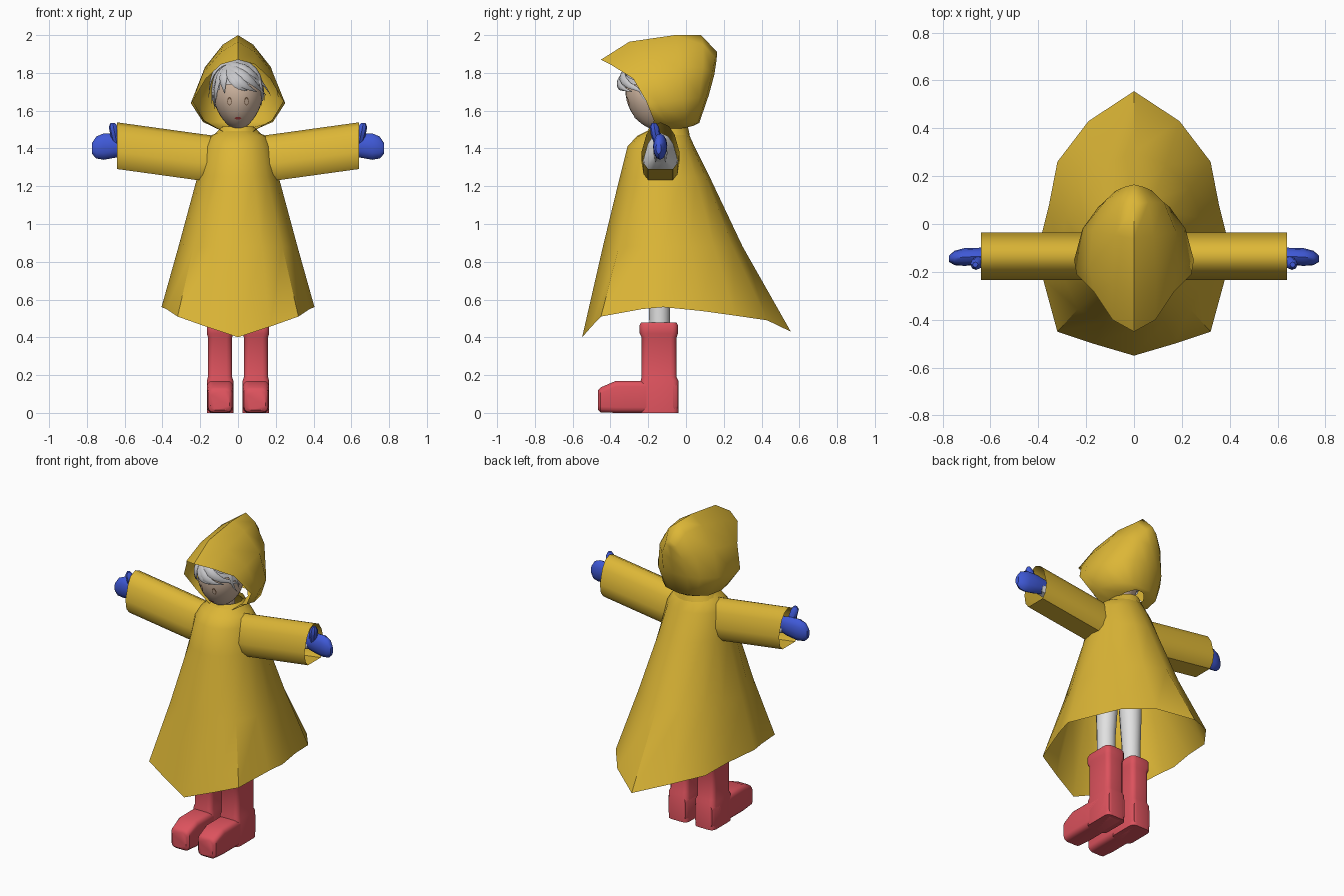
import bpy, bmesh, math
from mathutils import Vector

if "Cube" in bpy.data.objects:
    bpy.data.objects.remove(bpy.data.objects["Cube"])


def material(name, rgb):
    m = bpy.data.materials.new(name)
    m.diffuse_color = (*rgb, 1)
    m.use_nodes = True
    m.node_tree.nodes["Principled BSDF"].inputs["Base Color"].default_value = m.diffuse_color
    return m


YELLOW = material("raincoat yellow", (0.72, 0.47, 0.037))
RED = material("boot red", (0.72, 0.085, 0.11))
BLUE = material("mitten blue", (0.05, 0.10, 0.68))
WHITE = material("clothing white", (0.75, 0.75, 0.75))
HAIR = material("hair grey", (0.58, 0.58, 0.60))
SKIN = material("skin", (0.66, 0.49, 0.37))
BROWN = material("eye brown", (0.16, 0.09, 0.05))
LIP = material("lip red", (0.50, 0.06, 0.06))


def finish(name, bm, mat, angle=40):
    bmesh.ops.remove_doubles(bm, verts=bm.verts, dist=0.0005)
    bmesh.ops.recalc_face_normals(bm, faces=bm.faces)
    me = bpy.data.meshes.new(name)
    bm.to_mesh(me)
    bm.free()
    ob = bpy.data.objects.new(name, me)
    bpy.context.collection.objects.link(ob)
    me.materials.append(mat)
    bpy.ops.object.select_all(action='DESELECT')
    ob.select_set(True)
    bpy.context.view_layer.objects.active = ob
    bpy.ops.object.shade_smooth_by_angle(angle=math.radians(angle))
    return ob


def loft(name, rings, mat, closed=True, caps=True, angle=40):
    """Skin a list of equal-length point rings."""
    bm = bmesh.new()
    rows = [[bm.verts.new(p) for p in r] for r in rings]
    n = len(rows[0])
    for a, b in zip(rows, rows[1:]):
        for i in range(n if closed else n - 1):
            j = (i + 1) % n
            bm.faces.new((a[i], a[j], b[j], b[i]))
    if caps:
        bm.faces.new(rows[0])
        bm.faces.new(rows[-1])
    return finish(name, bm, mat, angle)


def oval(c, u, v, n=12):
    """Oval ring around c with half axes u and v."""
    c, u, v = Vector(c), Vector(u), Vector(v)
    return [c + u * math.cos(2 * math.pi * i / n) + v * math.sin(2 * math.pi * i / n)
            for i in range(n)]


def box_ring(x0, x1, a0, a1, r):
    """Rounded rectangle as 2D points."""
    pts = []
    for cx, ca, start in ((x1 - r, a1 - r, 0), (x0 + r, a1 - r, 90),
                          (x0 + r, a0 + r, 180), (x1 - r, a0 + r, 270)):
        for k in range(4):
            t = math.radians(start + 30 * k)
            pts.append((cx + r * math.cos(t), ca + r * math.sin(t)))
    return pts


# Coat body: hem outline rescaled at each height
HEM = [(0, -.55, .40), (.17, -.50, .457), (.32, -.45, .51), (.38, -.23, .55), (.405, -.12, .56),
       (.355, .08, .54), (.32, .26, .515), (.19, .43, .49), (0, .555, .43)]
hem = HEM + [(-x, y, z) for x, y, z in HEM[-2:0:-1]]
coat = [hem]
for z, w, yf, yb in ((.88, .315, -.44, .30), (1.25, .215, -.35, .125), (1.41, .185, -.31, .045),
                     (1.465, .15, -.26, .02), (1.5, .075, -.19, .0)):
    ring = []
    for i, (x, y, _) in enumerate(hem):
        t = 2 * math.pi * i / len(hem)
        k = min(1, (z - .4) / .9)          # rounder towards the neck
        sx = (x / .405) * (1 - k) + math.sin(t) * k
        s = (y + .12) / (.675 if y > -.12 else .43)
        s = s * (1 - k) - math.cos(t) * k
        ring.append((w * sx, -.12 + s * ((yb + .12) if s > 0 else (-.12 - yf)), z))
    coat.append(ring)
loft("coat_body", coat, YELLOW, caps=False)

# Hood: half rows from the face opening to the back seam, mirrored
HALF = [
    [(0, -.45, 1.87), (.09, -.40, 1.845), (.17, -.28, 1.77), (.24, -.21, 1.65), (.18, -.17, 1.55), (.08, -.18, 1.49)],
    [(0, -.30, 1.965), (.09, -.25, 1.91), (.185, -.18, 1.80), (.25, -.15, 1.64), (.185, -.10, 1.54), (.08, -.10, 1.495)],
    [(0, -.06, 2.0), (.08, -.05, 1.95), (.175, -.03, 1.83), (.215, -.02, 1.66), (.165, 0, 1.54), (.07, 0, 1.51)],
    [(0, .08, 2.0), (.06, .09, 1.95), (.125, .09, 1.83), (.15, .07, 1.67), (.11, .05, 1.54), (.04, .04, 1.52)],
    [(0, .165, 1.91), (.04, .155, 1.88), (.075, .14, 1.80), (.085, .11, 1.68), (.06, .065, 1.54), (.02, .05, 1.525)],
    [(0, .165, 1.91), (0, .162, 1.87), (0, .15, 1.79), (0, .12, 1.68), (0, .07, 1.535), (0, .05, 1.525)]]
hood = [[(-x, y, z) for x, y, z in r[:0:-1]] + r for r in HALF]
loft("hood", hood, YELLOW, closed=False, caps=False, angle=60)
# Collar under the chin
loft("collar", [oval((0, -.10, 1.47), (.13, 0, 0), (0, .12, 0), 16),
                oval((0, -.09, 1.515), (.085, 0, 0), (0, .10, 0), 16)], YELLOW, caps=False)

# Sleeve section as (y, z) offsets
SECTION = [(0, .125), (.045, .105), (.075, .06), (.10, -.03), (.09, -.09), (.065, -.122),
           (-.065, -.122), (-.09, -.09), (-.10, -.03), (-.075, .06), (-.045, .105)]


def section(x, zc, k):
    return [(x, -.135 + y * k, zc + z * k) for y, z in SECTION]


for s, side in ((1, "left"), (-1, "right")):
    # Sleeve and inner arm
    loft(side + "_sleeve", [section(s * .10, 1.345, .95), section(s * .22, 1.355, 1),
                            section(s * .64, 1.413, 1)], YELLOW, caps=False, angle=50)
    loft(side + "_arm", [section(s * .2, 1.355, .94), section(s * .3, 1.37, .9),
                         section(s * .36, 1.375, .4), section(s * .61, 1.41, .32)], WHITE)
    # Mitten with thumb
    loft(side + "_mitten", [oval((s * x, y, z), (0, ry, 0), (0, 0, rz)) for x, y, z, ry, rz in (
        (.57, -.135, 1.42, .03, .045), (.64, -.135, 1.415, .036, .062), (.71, -.138, 1.41, .037, .07),
        (.75, -.142, 1.405, .03, .058), (.772, -.145, 1.40, .014, .03))], BLUE)
    loft(side + "_thumb", [oval((s * x, y, z), (r, 0, 0), (0, r, 0), 8) for x, y, z, r in (
        (.64, -.145, 1.42, .022), (.65, -.16, 1.47, .026), (.66, -.168, 1.515, .024),
        (.663, -.17, 1.536, .011))], BLUE)
    # Leg
    cx = s * .095
    loft(side + "_leg", [oval((x, -.14, z), (r, 0, 0), (0, r, 0), 16) for x, z, r in (
        (cx, .3, .052), (cx, .6, .056), (s * .085, 1.0, .075))], WHITE)
    # Boot shaft with cuff, then foot
    shaft = [(0, .07, -.24, -.04), (.17, .07, -.24, -.04), (.19, .064, -.235, -.05), (.40, .064, -.235, -.05),
             (.42, .07, -.245, -.043), (.465, .07, -.245, -.043), (.478, .064, -.238, -.05)]
    loft(side + "_boot_shaft", [[(x, y, z) for x, y in box_ring(cx - w, cx + w, y0, y1, .03)]
                                for z, w, y0, y1 in shaft], RED)
    foot = [(-.465, .05, .015, .12, .025), (-.452, .064, .003, .135, .03), (-.37, .07, 0, .17, .03),
            (-.25, .07, 0, .17, .03), (-.06, .07, 0, .17, .03), (-.043, .06, .01, .16, .03)]
    loft(side + "_boot_foot", [[(x, y, z) for x, z in box_ring(cx - w, cx + w, z0, z1, r)]
                               for y, w, z0, z1, r in foot], RED)

# Torso and neck
loft("torso", [oval((0, -.13, z), (w, 0, 0), (0, d, 0), 16) for z, w, d in (
    (.92, .15, .09), (1.2, .13, .09), (1.4, .13, .08), (1.46, .07, .05))], WHITE)
loft("neck", [oval((0, -.12, z), (.05, 0, 0), (0, .05, 0)) for z in (1.42, 1.6)], SKIN)


# Head: egg narrowing to the chin and leaning forwards
def taper(nz):
    return 1 - .22 * max(0, -nz) ** 1.5


def head_shape(name, mat, grow, keep=lambda v: True):
    bm = bmesh.new()
    bmesh.ops.create_uvsphere(bm, u_segments=32, v_segments=20, radius=1)
    for v in bm.verts:
        x, y, nz = v.co
        z = 1.68 + .18 * nz * grow
        v.co = (x * .13 * grow * taper(nz), -.17 - .13 * (z - 1.65) + .145 * grow * y, z)
    gone = [f for f in bm.faces if not keep(f.calc_center_median())]
    bmesh.ops.delete(bm, geom=gone, context='FACES')
    return finish(name, bm, mat)


def on_face(x, z, off):
    nz = (z - 1.68) / .18
    nx = x / (.13 * taper(nz))
    return Vector((x, -.17 - .13 * (z - 1.65) - .145 * math.sqrt(max(0, 1 - nx * nx - nz * nz)) - off, z))


head_shape("head", SKIN, 1)
head_shape("hair_cap", HAIR, 1.07, lambda c: c.z > 1.75 - .6 * max(0, c.y + .27) - .25 * max(0, -c.x))


# Face details as thin plates
def plate(name, cx, cz, rx, rz, off, mat):
    bm = bmesh.new()
    bm.faces.new([bm.verts.new(on_face(cx + rx * math.cos(i * math.pi / 6),
                                       cz + rz * math.sin(i * math.pi / 6), off)) for i in range(12)])
    finish(name, bm, mat)


for s, side in ((1, "left"), (-1, "right")):
    plate(side + "_eye", s * .045, 1.65, .012, .023, .004, BROWN)
    plate(side + "_eye_centre", s * .045, 1.648, .008, .017, .007, SKIN)
plate("mouth", 0, 1.56, .018, .007, .004, LIP)


# Hair locks: tapered strands sweeping from the parting; (start, bend, end, width)
def lock(i, a, b, c, w):
    a, b, c = Vector(a), Vector(b), Vector(c)
    path = []
    for k in range(8):
        t = k / 7
        p = a * (1 - t) ** 2 + b * 2 * t * (1 - t) + c * t * t
        path.append(on_face(p.x, p.y, .018 + .022 * math.sin(math.pi * t)))
    rings = []
    for k, p in enumerate(path):
        d = (path[min(k + 1, 7)] - path[max(k - 1, 0)]).normalized()
        out = Vector((p.x, p.y + .17, p.z - 1.68)).normalized()
        across = d.cross(out).normalized()
        r = w * max(.04, math.sin(math.pi * (.25 + .75 * k / 7)))
        rings.append(oval(p, across * r, across.cross(d) * r * .4, 6))
    loft("hair_lock_%d" % i, rings, HAIR)


LOCKS = [((-.05, 1.85), (.08, 1.84), (.175, 1.68), .026), ((-.05, 1.84), (.06, 1.78), (.15, 1.68), .026),
         ((-.05, 1.83), (.0, 1.74), (.10, 1.70), .026), ((-.05, 1.83), (-.03, 1.73), (.05, 1.705), .024),
         ((-.06, 1.83), (-.09, 1.78), (-.07, 1.69), .024), ((-.05, 1.84), (-.12, 1.80), (-.115, 1.66), .024),
         ((-.05, 1.85), (-.14, 1.82), (-.14, 1.63), .022), ((-.04, 1.85), (-.15, 1.85), (-.155, 1.67), .02),
         ((0, 1.86), (.13, 1.85), (.14, 1.65), .024), ((.05, 1.84), (.14, 1.80), (.125, 1.62), .018),
         ((-.08, 1.80), (-.13, 1.75), (-.122, 1.60), .016)]
for i, l in enumerate(LOCKS, 1):
    lock(i, *l)
